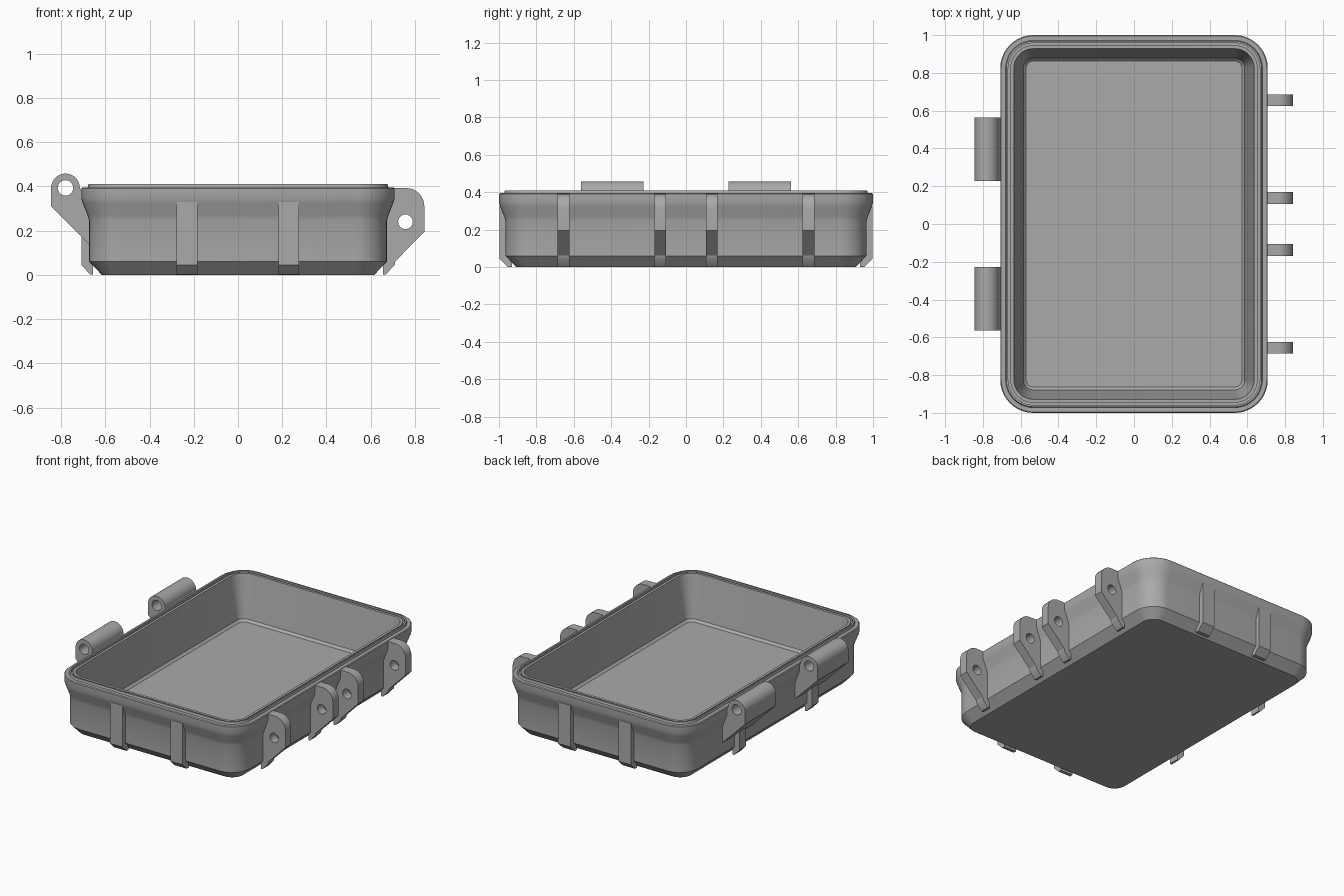
import bpy, bmesh, math

if "Cube" in bpy.data.objects:
    bpy.data.objects.remove(bpy.data.objects["Cube"])

grey = bpy.data.materials.new("mid grey")
grey.diffuse_color = (0.4, 0.4, 0.4, 1)
grey.use_nodes = True
grey.node_tree.nodes["Principled BSDF"].inputs["Base Color"].default_value = grey.diffuse_color


def finish(name, bm, angle=30):
    bmesh.ops.remove_doubles(bm, verts=bm.verts, dist=1e-5)
    bmesh.ops.recalc_face_normals(bm, faces=bm.faces)
    me = bpy.data.meshes.new(name)
    bm.to_mesh(me)
    bm.free()
    me.materials.append(grey)
    ob = bpy.data.objects.new(name, me)
    bpy.context.collection.objects.link(ob)
    bpy.ops.object.select_all(action='DESELECT')
    ob.select_set(True)
    bpy.context.view_layer.objects.active = ob
    bpy.ops.object.shade_smooth_by_angle(angle=math.radians(angle))
    return ob


def arc(cx, cz, r, a0, a1, n):
    """Points along an arc, angles in degrees."""
    angles = [math.radians(a0 + (a1 - a0) * i / n) for i in range(n + 1)]
    return [(cx + r * math.cos(a), cz + r * math.sin(a)) for a in angles]


def plate(name, outline, y, width, hole=None):
    """Extrude an x-z outline along y, with an optional round hole (x, z, r)."""
    cu = bpy.data.curves.new(name, 'CURVE')
    cu.dimensions = '2D'
    cu.fill_mode = 'BOTH'
    cu.extrude = width / 2
    loops = [outline] + ([arc(*hole, 0, 360, 32)[:-1]] if hole else [])
    for pts in loops:
        sp = cu.splines.new('POLY')
        sp.points.add(len(pts) - 1)
        for p, (x, z) in zip(sp.points, pts):
            p.co = (x, z, 0, 1)
        sp.use_cyclic_u = True
    tmp = bpy.data.objects.new("temp", cu)
    bpy.context.collection.objects.link(tmp)
    dg = bpy.context.evaluated_depsgraph_get()
    bm = bmesh.new()
    bm.from_mesh(bpy.data.meshes.new_from_object(tmp.evaluated_get(dg)))
    bpy.data.objects.remove(tmp)
    ob = finish(name, bm)
    ob.rotation_euler.x = math.pi / 2
    ob.location.y = y
    return ob


# Open box shell: (inset from rim, height), outside bottom to inside floor
HX, HY, RAD = 0.708, 1.0, 0.175
profile = [(0.092, 0), (0.035, 0.06), (0.035, 0.245), (0.028, 0.27), (0.006, 0.325),
           (0, 0.345), (0, 0.39), (0.005, 0.395), (0.028, 0.395), (0.032, 0.41),
           (0.042, 0.41), (0.042, 0.388), (0.054, 0.388), (0.054, 0.405),
           (0.072, 0.405), (0.122, 0.115), (0.137, 0.10)]
bm = bmesh.new()
rings = []
for inset, z in profile:
    r = max(RAD - inset, 0.03)
    cx, cy = HX - inset - r, HY - inset - r
    ring = []
    for k, (sx, sy) in enumerate([(1, 1), (-1, 1), (-1, -1), (1, -1)]):
        ring += arc(sx * cx, sy * cy, r, 90 * k, 90 * k + 90, 10)
    rings.append([bm.verts.new((x, y, z)) for x, y in ring])
for a, b in zip(rings, rings[1:]):
    for i in range(len(a)):
        j = (i + 1) % len(a)
        bm.faces.new((a[i], a[j], b[j], b[i]))
bm.faces.new(rings[0])
bm.faces.new(rings[-1])
finish("box_shell", bm)

# Latch brackets on the right side
bracket = ([(0.655, 0.001), (0.668, 0.001), (0.708, 0.045), (0.712, 0.062), (0.842, 0.195)]
           + arc(0.762, 0.312, 0.08, 0, 90, 8) + [(0.69, 0.392), (0.655, 0.22)])
for y in (-0.655, -0.138, 0.138, 0.655):
    plate("latch_bracket", bracket, y, 0.063, (0.757, 0.24, 0.033))

# Hinge knuckles with a narrow support rib on the left side
knuckle = (arc(-0.78, 0.393, 0.065, 0, 180, 16)
           + [(-0.845, 0.31), (-0.66, 0.125), (-0.66, 0.22), (-0.69, 0.36)])
support = [(-0.655, 0.001), (-0.668, 0.001), (-0.708, 0.045), (-0.708, 0.18), (-0.66, 0.2)]
for s in (-1, 1):
    plate("hinge_knuckle", knuckle, s * 0.395, 0.335, (-0.78, 0.393, 0.035))
    plate("hinge_rib", support, s * 0.395, 0.07)

# Upright ribs on the front and back walls
rib = [(0.93, 0.001), (0.953, 0.001), (0.998, 0.045), (0.998, 0.33), (0.955, 0.33)]
for s in (-1, 1):
    for x in (-0.231, 0.229):
        ob = plate("end_rib", rib, 0, 0.094)
        ob.rotation_euler.z = s * math.pi / 2
        ob.location = (x, 0, 0)
